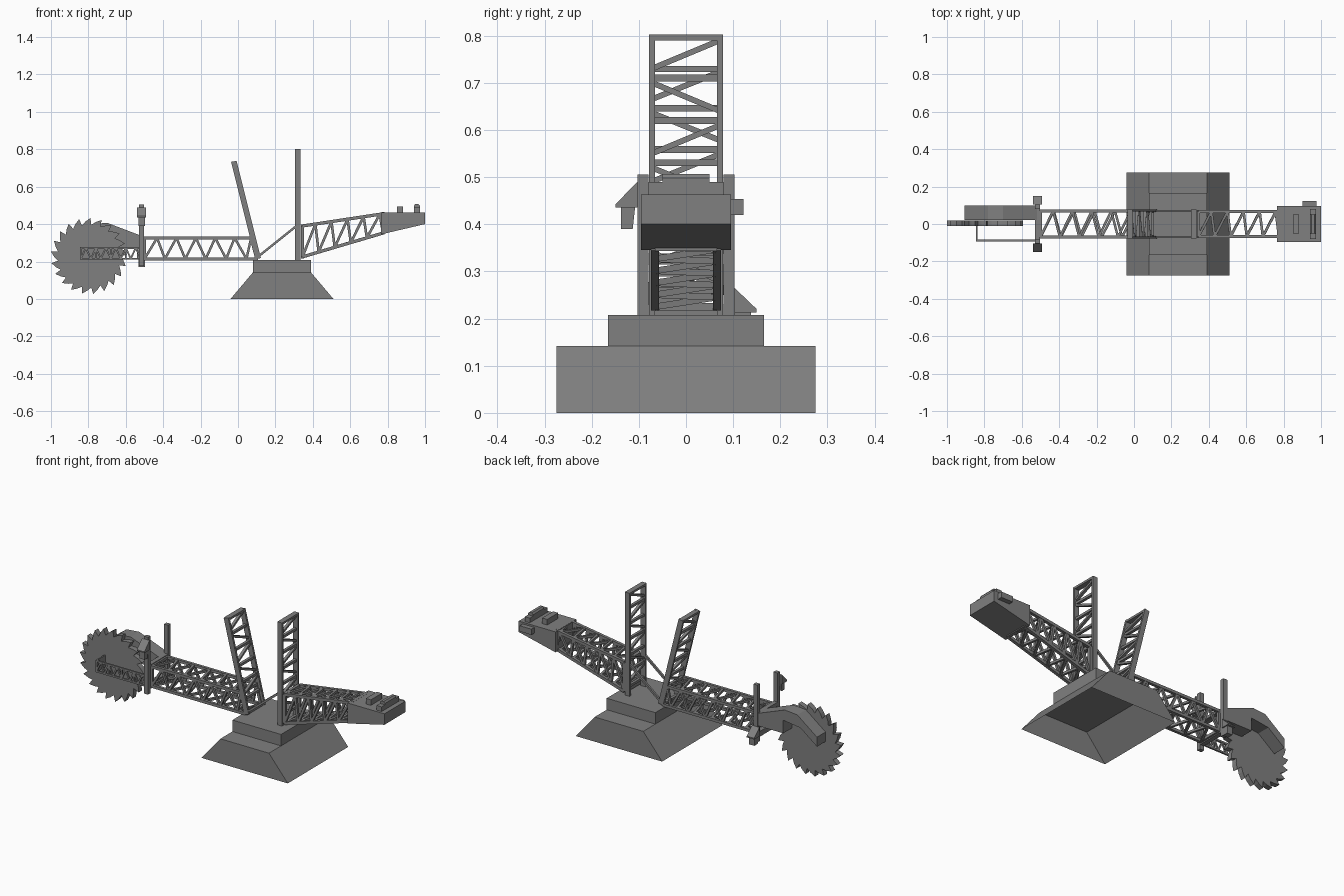
import bpy, bmesh, math
from mathutils import Vector, Matrix

if "Cube" in bpy.data.objects:
    bpy.data.objects.remove(bpy.data.objects["Cube"])

# Dark grey paint shared by every part
paint = bpy.data.materials.new("dark_grey")
paint.diffuse_color = (0.215, 0.215, 0.215, 1)
paint.use_nodes = True
paint.node_tree.nodes["Principled BSDF"].inputs["Base Color"].default_value = paint.diffuse_color


def finish(name, bm):
    bmesh.ops.recalc_face_normals(bm, faces=bm.faces)
    me = bpy.data.meshes.new(name)
    bm.to_mesh(me)
    bm.free()
    me.materials.append(paint)
    ob = bpy.data.objects.new(name, me)
    bpy.context.collection.objects.link(ob)
    return ob


def add_box(bm, lo, hi):
    lo, hi = Vector(lo), Vector(hi)
    m = Matrix.Translation((lo + hi) / 2) @ Matrix.Diagonal((*(hi - lo), 1))
    bmesh.ops.create_cube(bm, size=1, matrix=m)


def box(name, lo, hi):
    bm = bmesh.new()
    add_box(bm, lo, hi)
    return finish(name, bm)


def prism(name, pts, a, b, axis='y'):
    """Extrude an (x,z) profile along y, or a (y,z) profile along x."""
    bm = bmesh.new()
    put = (lambda p, t: (p[0], t, p[1])) if axis == 'y' else (lambda p, t: (t, p[0], p[1]))
    A = [bm.verts.new(put(p, a)) for p in pts]
    B = [bm.verts.new(put(p, b)) for p in pts]
    bm.faces.new(A)
    bm.faces.new(B[::-1])
    for i in range(len(pts)):
        j = (i + 1) % len(pts)
        bm.faces.new((A[i], B[i], B[j], A[j]))
    return finish(name, bm)


def bar(bm, p, q, w=0.012, d=None):
    """Rectangular bar from p to q; w across, d in the other direction."""
    p, q = Vector(p), Vector(q)
    z = (q - p).normalized()
    side = Vector((0, 1, 0)) if abs(z.y) < 0.6 else Vector((1, 0, 0))
    x = side.cross(z).normalized()
    y = z.cross(x)
    rot = Matrix((x, y, z)).transposed().to_4x4()
    m = Matrix.Translation((p + q) / 2) @ rot @ Matrix.Diagonal((d or w, w, (q - p).length, 1))
    bmesh.ops.create_cube(bm, size=1, matrix=m)


def lerp(a, b, t):
    return Vector(a).lerp(Vector(b), t)


def zigzag(bm, a0, a1, b0, b1, n, w, skew=0.0):
    """Alternating diagonals; skew 0 is even, 1 makes every second bar upright."""
    ts = [(i + (skew if i % 2 else 0)) / n for i in range(n + 1)]
    for i in range(n):
        s, e = ((a0, a1), (b0, b1)) if i % 2 == 0 else ((b0, b1), (a0, a1))
        bar(bm, lerp(*s, min(ts[i], 1)), lerp(*e, min(ts[i + 1], 1)), w)


def truss(name, bot, top, hy, n, w, skew=0.0):
    """Box truss: bot and top are pairs of (x,z) chord ends, half width hy."""
    bm = bmesh.new()
    c = {(k, s): [(p[0], s * hy, p[1]) for p in ch]
         for k, ch in (('b', bot), ('t', top)) for s in (-1, 1)}
    for a, b in c.values():
        bar(bm, a, b, w)
    for s in (-1, 1):
        zigzag(bm, *c['b', s], *c['t', s], n, w * 0.8, skew)
        for i in (0, 1):
            bar(bm, c['b', s][i], c['t', s][i], w)
    for k in 'bt':
        zigzag(bm, *c[k, -1], *c[k, 1], n, w * 0.8, skew)
        for i in (0, 1):
            bar(bm, c[k, -1][i], c[k, 1][i], w)
    return finish(name, bm)


def mast(name, foot, head, hy=0.072):
    """Ladder mast with rungs and alternating diagonals."""
    bm = bmesh.new()
    f, h = Vector((foot[0], 0, foot[1])), Vector((head[0], 0, head[1]))
    off = Vector((0, hy, 0))
    for s in (-1, 1):
        bar(bm, f + s * off, h + s * off, 0.012, 0.03)
    up = (h - f).normalized()
    bar(bm, h - off - up * 0.006, h + off - up * 0.006, 0.03, 0.012)
    length, step, s, t = (h - f).length, 0.09, 1, 0.012
    while t + step < length:
        bar(bm, h - up * t + s * off, h - up * (t + 0.06) - s * off, 0.016, 0.012)
        bar(bm, h - up * (t + 0.08) - off, h - up * (t + 0.08) + off, 0.016, 0.014)
        t += step
        s = -s
    return finish(name, bm)


# Base: open-bottomed sloped skirt and upper tier
base = prism("base_skirt", [(-0.04, 0), (0.51, 0), (0.39, 0.142), (0.08, 0.142)], -0.275, 0.275)
bm = bmesh.new()
bm.from_mesh(base.data)
under = [f for f in bm.faces if f.normal.z < -0.9]
bmesh.ops.delete(bm, geom=under, context='FACES_ONLY')
bm.to_mesh(base.data)
bm.free()
box("base_turntable", (0.08, -0.165, 0.142), (0.39, 0.165, 0.208))

# Masts and diagonal stays between them
mast("rear_mast", (0.32, 0.208), (0.32, 0.802))
mast("front_mast", (0.108, 0.215), (-0.022, 0.735))
bm = bmesh.new()
for s in (-1, 1):
    bar(bm, (0.115, s * 0.07, 0.232), (0.31, s * 0.07, 0.388), 0.012)
finish("mast_stays", bm)

# Booms
truss("front_boom", [(-0.5, 0.214), (0.1, 0.214)], [(-0.5, 0.326), (0.07, 0.326)], 0.07, 11, 0.016, 0.3)
truss("rear_boom", [(0.345, 0.225), (0.775, 0.352)], [(0.345, 0.39), (0.775, 0.455)], 0.066, 10, 0.017, 0.6)

# Counterweight house with roof units
prism("counterweight", [(0.765, 0.345), (1.0, 0.4), (1.0, 0.463), (0.765, 0.463)], -0.095, 0.095)
box("roof_unit_inner", (0.85, -0.05, 0.463), (0.882, 0.05, 0.495))
box("roof_unit_outer", (0.94, -0.08, 0.463), (0.972, 0.08, 0.49))
prism("roof_unit_cap", [(0.94, 0.49), (0.972, 0.49), (0.972, 0.498), (0.964, 0.507), (0.948, 0.507),
                        (0.94, 0.498)], -0.05, 0.05)
box("side_unit", (0.90, 0.095, 0.42), (0.975, 0.122, 0.453))

# Portal frame at the boom tip with two side cabins
bm = bmesh.new()
for s in (-1, 1):
    lo, hi = sorted((s * 0.08, s * 0.103))
    add_box(bm, (-0.528, lo, 0.175), (-0.502, hi, 0.505))
add_box(bm, (-0.528, -0.08, 0.2), (-0.502, 0.08, 0.23))
add_box(bm, (-0.528, -0.08, 0.315), (-0.502, 0.08, 0.338))
finish("portal_frame", bm)
prism("front_cabin_roof", [(-0.103, 0.49), (-0.15, 0.442), (-0.15, 0.435), (-0.103, 0.435)],
      -0.54, -0.492, 'x')
prism("front_cabin", [(-0.138, 0.39), (-0.113, 0.39), (-0.108, 0.435), (-0.138, 0.435)],
      -0.532, -0.498, 'x')
prism("rear_cabin_roof", [(0.103, 0.265), (0.15, 0.22), (0.15, 0.213), (0.103, 0.213)],
      -0.54, -0.492, 'x')
box("rear_cabin", (-0.532, 0.103, 0.17), (-0.498, 0.138, 0.213))

# Toothed digging wheel
teeth, cx, cz = 21, -0.797, 0.229
pts = []
for i in range(teeth):
    for r, d in ((0.168, 0), (0.204, 0.12), (0.185, 0.6)):
        a = 2 * math.pi * (i + d) / teeth
        pts.append((cx + r * math.cos(a), cz + r * math.sin(a)))
prism("digging_wheel", pts, -0.012, 0.018)

# Discharge chute behind the wheel
prism("discharge_chute", [(-0.51, 0.27), (-0.51, 0.335), (-0.7, 0.407), (-0.78, 0.4), (-0.905, 0.305),
                          (-0.905, 0.25), (-0.8, 0.33), (-0.69, 0.345), (-0.69, 0.27)], 0.022, 0.1)

# Flat lattice arm carrying the wheel in front
bm = bmesh.new()
y = -0.088
for z in (0.215, 0.273):
    bar(bm, (-0.845, y, z), (-0.515, y, z), 0.01)
zigzag(bm, (-0.84, y, 0.215), (-0.52, y, 0.215), (-0.84, y, 0.273), (-0.52, y, 0.273), 12, 0.009)
for i in range(5):
    x = -0.84 + 0.08 * i
    bar(bm, (x, y, 0.213), (x, y, 0.275), 0.009)
add_box(bm, (-0.845, -0.09, 0.21), (-0.837, -0.01, 0.278))
finish("wheel_arm", bm)
